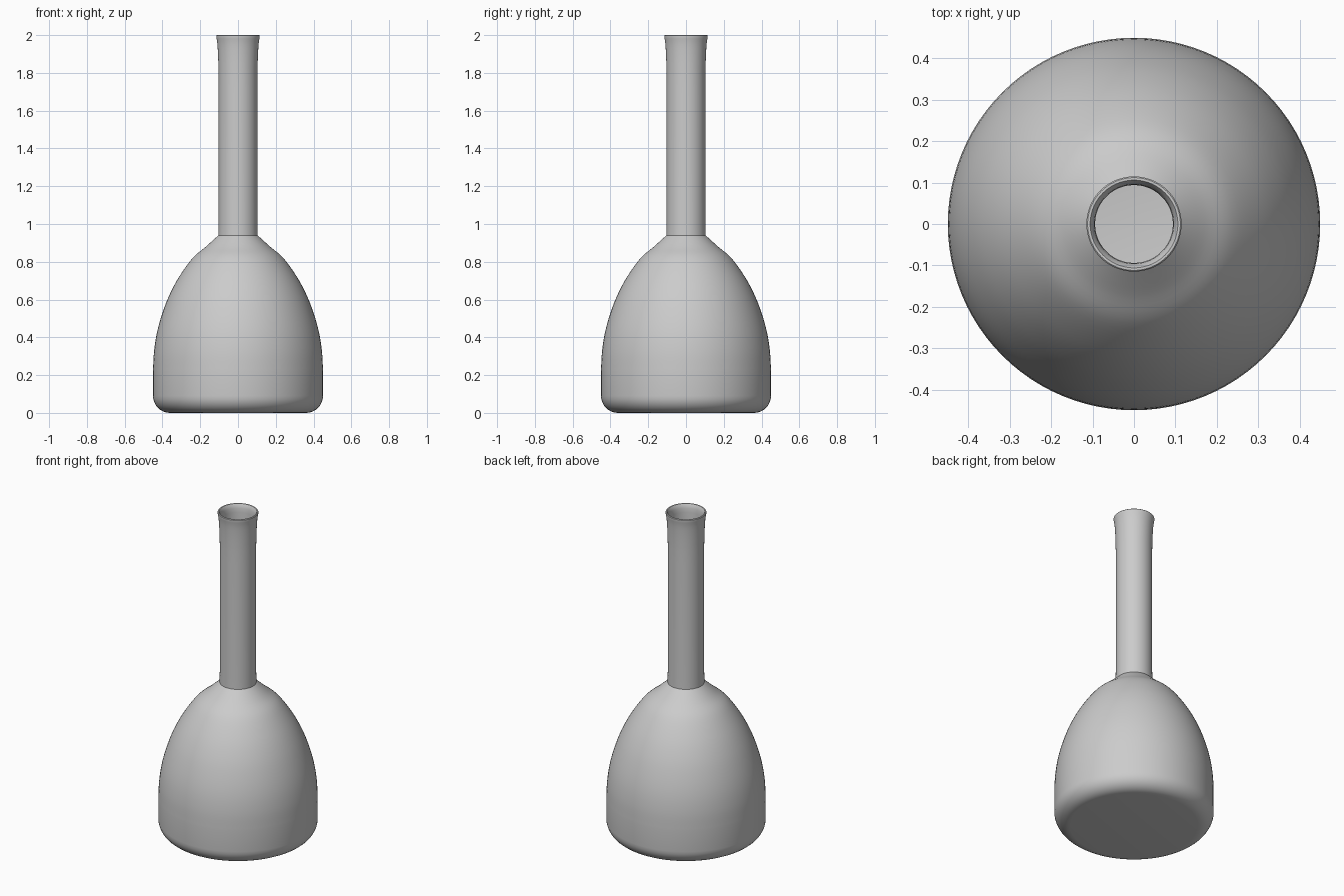
import bpy, bmesh, math

if "Cube" in bpy.data.objects:
    bpy.data.objects.remove(bpy.data.objects["Cube"])

SEG = 96


def smooth_curve(pts, steps=5):
    """Catmull-Rom interpolation through (radius, z) points."""
    p = [pts[0]] + pts + [pts[-1]]
    out = []
    for i in range(1, len(p) - 2):
        a, b, c, d = p[i - 1:i + 3]
        for s in range(steps):
            t = s / steps
            out.append(tuple(0.5 * (2 * b[k] + (c[k] - a[k]) * t
                       + (2 * a[k] - 5 * b[k] + 4 * c[k] - d[k]) * t ** 2
                       + (3 * b[k] - a[k] - 3 * c[k] + d[k]) * t ** 3) for k in (0, 1)))
    return out + [pts[-1]]


def lathe(name, profile):
    """Spin a profile that starts and ends on the z axis into a closed solid."""
    bm = bmesh.new()
    verts = [bm.verts.new((r, 0, z)) for r, z in profile]
    edges = [bm.edges.new(e) for e in zip(verts, verts[1:])]
    bmesh.ops.spin(bm, geom=verts + edges, cent=(0, 0, 0), axis=(0, 0, 1),
                   angle=2 * math.pi, steps=SEG, use_duplicate=False)
    bmesh.ops.remove_doubles(bm, verts=bm.verts, dist=1e-4)
    bmesh.ops.recalc_face_normals(bm, faces=bm.faces)
    mesh = bpy.data.meshes.new(name)
    bm.to_mesh(mesh)
    bm.free()
    obj = bpy.data.objects.new(name, mesh)
    bpy.context.collection.objects.link(obj)
    bpy.context.view_layer.objects.active = obj
    obj.select_set(True)
    bpy.ops.object.shade_smooth_by_angle(angle=math.radians(30))
    obj.select_set(False)
    return obj


# Flat base with a rounded bottom edge
base = [(0, 0)]
for i in range(9):
    a = math.pi / 2 * i / 8
    base.append((0.36 + 0.09 * math.sin(a), 0.09 - 0.09 * math.cos(a)))

# Domed body rising to the shoulder
body = smooth_curve([(0.45, 0.22), (0.445, 0.32), (0.43, 0.42), (0.403, 0.52),
                     (0.365, 0.62), (0.312, 0.72), (0.24, 0.82),
                     (0.17, 0.88), (0.104, 0.94)])

# Straight neck, slightly flared rim
neck = [(0.103, 1.0), (0.103, 1.72)] + smooth_curve(
    [(0.103, 1.8), (0.105, 1.88), (0.109, 1.95), (0.115, 1.99)], 3)
rim = [(0.115, 1.997), (0.112, 2.0), (0.106, 2.0), (0.1, 1.99), (0.096, 1.975), (0.094, 1.95)]

# Hollow interior: neck bore, inner body wall and floor
inner = [(0.094, 0.93)]
inner += [(r - 0.02, z - 0.015) for r, z in reversed(body) if r > 0.125]
inner += [(0.43, 0.11), (0.40, 0.05), (0.35, 0.025), (0, 0.025)]

lathe("flask", base + body + neck + rim + inner)
